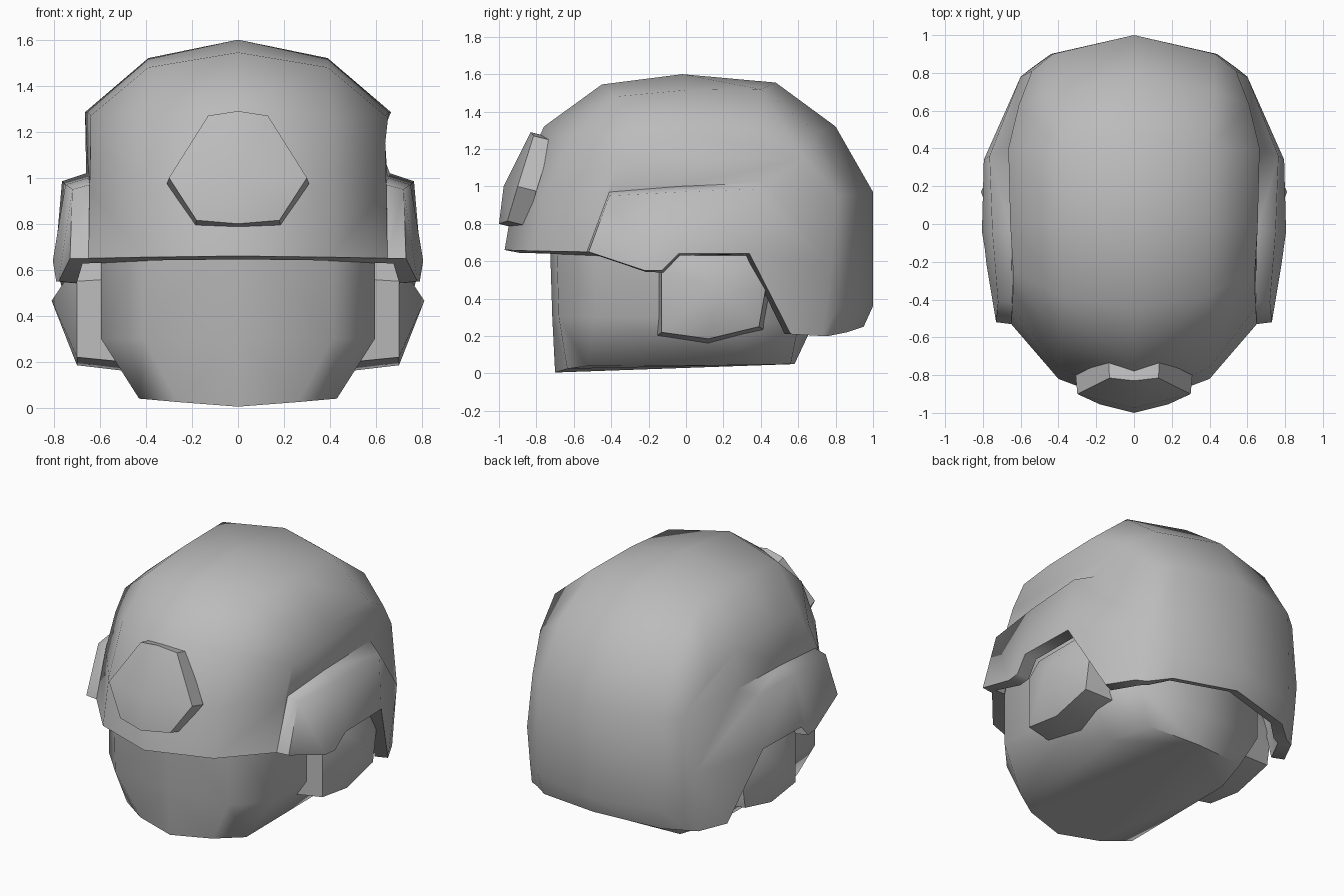
import bpy, bmesh, math

cube = bpy.data.objects.get("Cube")
if cube:
    bpy.data.objects.remove(cube, do_unlink=True)

grey = bpy.data.materials.new("plain_grey")
grey.use_nodes = True
COL = (0.5, 0.5, 0.5, 1)
grey.diffuse_color = COL
grey.node_tree.nodes["Principled BSDF"].inputs["Base Color"].default_value = COL


def build(name, verts, faces, angle, thickness=0):
    """Half model on +x, mirrored, optionally thickened, smooth with sharp edges."""
    bm = bmesh.new()
    vs = [bm.verts.new(v) for v in verts]
    for f in faces:
        bm.faces.new([vs[i] for i in f])
    bmesh.ops.recalc_face_normals(bm, faces=bm.faces)
    me = bpy.data.meshes.new(name)
    bm.to_mesh(me)
    bm.free()
    ob = bpy.data.objects.new(name, me)
    bpy.context.collection.objects.link(ob)
    mir = ob.modifiers.new("mirror", 'MIRROR')
    mir.use_clip = True
    mir.merge_threshold = 0.002
    if thickness:
        sol = ob.modifiers.new("wall", 'SOLIDIFY')
        sol.thickness = thickness
        sol.offset = -1
    dg = bpy.context.evaluated_depsgraph_get()
    final = bpy.data.meshes.new_from_object(ob.evaluated_get(dg))
    ob.modifiers.clear()
    ob.data = final
    final.name = name
    final.materials.clear()
    final.materials.append(grey)
    for p in final.polygons:
        p.use_smooth = True
    final.set_sharp_from_angle(angle=math.radians(angle))
    return ob


def strips(rows):
    """Quads between neighbouring rows of equal length."""
    n = len(rows[0])
    verts = [v for r in rows for v in r]
    faces = [(r * n + i, r * n + i + 1, (r + 1) * n + i + 1, (r + 1) * n + i)
             for r in range(len(rows) - 1) for i in range(n - 1)]
    return verts, faces


# Helmet shell: three front-to-back ribs
rib_mid = [(0, y, z) for y, z in [
    (-.97, .66), (-.92, .95), (-.76, 1.32), (-.45, 1.545), (-.02, 1.6),
    (.48, 1.555), (.8, 1.32), (1, .97), (1, .36), (.95, .25)]]
rib_brow = [(.4, -.82, .655), (.4, -.76, .95), (.4, -.62, 1.26), (.39, -.38, 1.48),
            (.39, 0, 1.515), (.39, .4, 1.52), (.42, .7, 1.29), (.43, .9, .96),
            (.44, .9, .36), (.42, .86, .22)]
rib_side = [(.65, -.53, .65), (.645, -.44, .95), (.64, -.35, 1.15), (.64, -.25, 1.27),
            (.655, 0, 1.285), (.665, .4, 1.285), (.61, .63, 1.15), (.54, .81, .95),
            (.55, .82, .36), (.54, .76, .2)]
verts, faces = strips([rib_mid, rib_brow, rib_side])

# Raised side guard grown out of the shell, with the notch for the ear cup
guard = {
    'base_front': (.645, -.41, .97), 'base_mid': (.65, -.04, 1.0), 'base_back': (.66, .42, 1.02),
    'front_low': (.73, -.52, .65), 'front_top': (.72, -.41, .95),
    'mid_top': (.75, -.04, .97), 'back_top': (.765, .36, .985),
    'crest': (.6, .78, .58), 'tail': (.6, .73, .2), 'tail_low': (.69, .56, .21),
    'notch_back': (.795, .34, .64), 'notch_front': (.805, -.04, .64),
    'step': (.79, -.13, .55), 'lip': (.78, -.22, .55)}
ids = {k: len(verts) + i for i, k in enumerate(guard)}
ids.update({f"r{i}": 20 + i for i in range(10)})
verts += list(guard.values())
for names in [
        "r0 r1 r2 r3 r4 r5 r6 r7 base_back base_mid base_front",
        "r0 base_front front_top front_low",
        "base_front base_mid mid_top front_top",
        "base_mid base_back back_top mid_top",
        "base_back r7 crest back_top", "r7 r8 crest", "r8 r9 tail crest",
        "front_low front_top lip", "front_top mid_top notch_front step lip",
        "mid_top back_top notch_back notch_front", "back_top crest notch_back",
        "crest tail tail_low notch_back"]:
    faces.append([ids[k] for k in names.split()])
build("helmet_shell", verts, faces, 74, 0.08)

# Head inside the helmet: rings from the top down to the chin, closed at both ends
head_rows = [
    [(0, -.73, .78), (.41, -.695, .78), (.595, -.48, .78), (.595, .3, .78), (.45, .6, .78), (0, .68, .78)],
    [(0, -.715, .3), (.41, -.68, .3), (.595, -.48, .3), (.595, .3, .3), (.45, .6, .25), (0, .66, .22)],
    [(0, -.7, .005), (.26, -.635, .025), (.43, -.53, .04), (.43, .3, .045), (.35, .56, .05), (0, .58, .05)]]
verts, faces = strips(head_rows)
faces += [tuple(range(5, -1, -1)), tuple(range(12, 18))]
build("head", verts, faces, 61)

# Ear cups: faceted prisms with a shallow outward point
ring = [(-.13, .55), (-.04, .63), (.33, .63), (.425, .45), (.39, .25), (.12, .185), (-.13, .22)]
n = len(ring)
verts = [(.7, y, z) for y, z in ring]
verts += [(.5, .15 + (y - .15) * 1.1, .42 + (z - .42) * 1.1) for y, z in ring]
verts.append((.81, .17, .465))
faces = [(i, (i + 1) % n, n + (i + 1) % n, n + i) for i in range(n)]
faces += [(i, (i + 1) % n, 2 * n) for i in range(n)] + [tuple(range(n, 2 * n))]
build("ear_cups", verts, faces, 40)

# Brow badge: tilted plate with a slight bulge
edge = [(0, -.83, 1.29), (.13, -.815, 1.27), (.3, -.9, 1.0), (.18, -.955, .815), (0, -1.0, .8)]
n = len(edge)
verts = edge + [(x * 1.03, y + .1, z - .025) for x, y, z in edge] + [(0, -.975, 1.0)]
faces = [(i, i + 1, n + i + 1, n + i) for i in range(n - 1)]
faces += [(i, i + 1, 2 * n) for i in range(n - 1)] + [tuple(range(n, 2 * n))]
build("brow_badge", verts, faces, 35)
